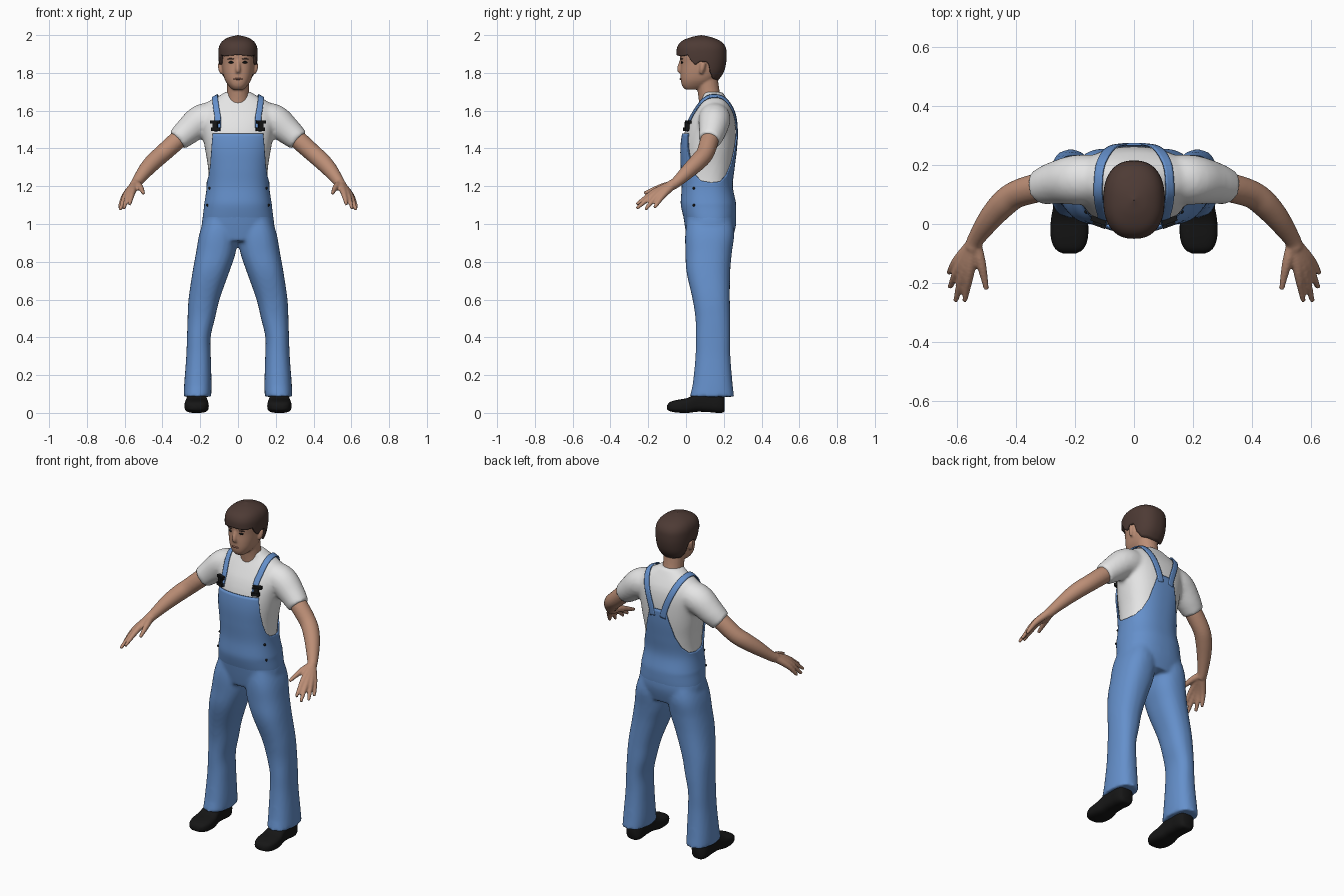
import bpy, bmesh
from math import sin, cos, pi, radians
from mathutils import Vector, Matrix

if "Cube" in bpy.data.objects:
    bpy.data.objects.remove(bpy.data.objects["Cube"])


def material(name, rgb):
    m = bpy.data.materials.new(name)
    m.use_nodes = True
    m.diffuse_color = (*rgb, 1)
    m.node_tree.nodes["Principled BSDF"].inputs["Base Color"].default_value = (*rgb, 1)
    return m


denim = material("blue denim", (.13, .28, .6))
cotton = material("white cotton", (.78, .78, .78))
skin = material("skin", (.5, .27, .18))
lip = material("lip", (.32, .14, .1))
hair_brown = material("brown hair", (.075, .043, .035))
black = material("black", (.008, .008, .008))


def sample(keys, t, smooth=True):
    """Interpolate rows whose first entry is the parameter."""
    i = 0
    while i < len(keys) - 2 and t > keys[i + 1][0]:
        i += 1
    a, b = keys[i], keys[i + 1]
    h = b[0] - a[0]
    f = min(max((t - a[0]) / h, 0), 1)
    before, after = keys[max(i - 1, 0)], keys[min(i + 2, len(keys) - 1)]
    out = []
    for k in range(1, len(a)):
        if not smooth:
            out.append(a[k] + (b[k] - a[k]) * f)
            continue
        m0 = (b[k] - before[k]) / (b[0] - before[0]) * h
        m1 = (after[k] - a[k]) / (after[0] - a[0]) * h
        out.append((2*f**3 - 3*f*f + 1) * a[k] + (f**3 - 2*f*f + f) * m0
                   + (3*f*f - 2*f**3) * b[k] + (f**3 - f*f) * m1)
    return out


def power(v, p=.85):
    return abs(v) ** p * (1 if v >= 0 else -1)


def surf(keys, deg, z, off=0, side=1):
    """Point on a body section; the angle runs from the front towards +x."""
    x0, x1, y0, y1 = sample(keys, z)
    s, c = power(sin(radians(deg))), power(cos(radians(deg)))
    return Vector((side * ((x0 + x1) / 2 + ((x1 - x0) / 2 + off) * s),
                   (y0 + y1) / 2 - ((y1 - y0) / 2 + off) * c, z))


def sym(rows):
    return [(z, -a, a, f, b) for z, a, f, b in rows]


def column(keys, z0, z1, off=0, side=1, rows=30, n=48):
    return [[surf(keys, 360 * i / n, z0 + (z1 - z0) * j / rows, off, side) for i in range(n)]
            for j in range(rows + 1)]


def tube(points, n=20, sub=5):
    keys = [(i, *p) for i, p in enumerate(points)]
    whole = Vector(points[-1][:3]) - Vector(points[0][:3])
    ref = Vector((0, 1, 0)) if abs(whole.normalized().z) > .8 else Vector((0, 0, 1))
    steps = (len(points) - 1) * sub
    rows = [sample(keys, j / sub) for j in range(steps + 1)]
    rings = []
    for j, row in enumerate(rows):
        t = (Vector(rows[min(j + 1, steps)][:3]) - Vector(rows[max(j - 1, 0)][:3])).normalized()
        u = t.cross(ref).normalized()
        v = t.cross(u)
        rings.append([Vector(row[:3]) + row[3] * (u * cos(2*pi*i/n) + v * sin(2*pi*i/n))
                      for i in range(n)])
    return rings


def finish(name, mat, bm):
    me = bpy.data.meshes.new(name)
    bm.to_mesh(me)
    bm.free()
    me.materials.append(mat)
    for p in me.polygons:
        p.use_smooth = True
    ob = bpy.data.objects.new(name, me)
    bpy.context.collection.objects.link(ob)
    return ob


def modify(ob, kind, **settings):
    m = ob.modifiers.new(kind.title(), kind)
    for k, v in settings.items():
        setattr(m, k, v)


def make(name, mat, shells, solid=True, closed=True, voxel=0, relax=4):
    bm = bmesh.new()
    for rings in shells:
        vs = [[bm.verts.new(p) for p in r] for r in rings]
        n = len(vs[0])
        for lo, hi in zip(vs, vs[1:]):
            for i in range(n if closed else n - 1):
                k = (i + 1) % n
                bm.faces.new((lo[i], lo[k], hi[k], hi[i]))
        if solid:
            bm.faces.new(vs[0][::-1])
            bm.faces.new(vs[-1])
    if solid:
        bmesh.ops.recalc_face_normals(bm, faces=bm.faces[:])
    ob = finish(name, mat, bm)
    if voxel:
        modify(ob, 'REMESH', mode='VOXEL', voxel_size=voxel, use_smooth_shade=True)
        modify(ob, 'SMOOTH', factor=.5, iterations=relax)
    return ob


def mirror(ob):
    modify(ob, 'MIRROR', use_mirror_merge=False)


def lump(name, mat, loc, size, turn=0, box=False, pair=True):
    bm = bmesh.new()
    mtx = Matrix.Translation(loc) @ Matrix.Rotation(turn, 4, 'Z') @ Matrix.Diagonal((*size, 1))
    if box:
        bmesh.ops.create_cube(bm, size=2, matrix=mtx)
    else:
        bmesh.ops.create_uvsphere(bm, u_segments=16, v_segments=10, radius=1, matrix=mtx)
    ob = finish(name, mat, bm)
    if box:
        for p in ob.data.polygons:
            p.use_smooth = False
    if pair:
        mirror(ob)


# Trunk sections: height, half width, front, back
torso = sym([(.9, .18, .01, .24), (1, .192, -.008, .265), (1.1, .172, -.02, .258),
             (1.2, .158, -.015, .24), (1.3, .162, -.02, .25), (1.4, .178, -.022, .262),
             (1.48, .19, -.012, .266), (1.55, .2, .012, .263), (1.6, .197, .04, .252),
             (1.64, .172, .065, .232), (1.66, .14, .078, .22), (1.68, .1, .085, .208),
             (1.7, .07, .08, .195)])
# Leg sections: height, inner, outer, front, back
leg = [(.085, .142, .288, .02, .255), (.15, .14, .285, .035, .247), (.3, .144, .274, .05, .235),
       (.4, .145, .27, .052, .234), (.5, .122, .267, .05, .234), (.6, .098, .262, .035, .232),
       (.75, .045, .24, .002, .234), (.85, .012, .222, -.003, .243), (.95, .004, .204, -.004, .255),
       (1.05, .005, .17, .01, .24)]

# Trousers and the bib shell
make("trousers", denim, [column(torso, .91, 1.12)] +
     [column(leg, .085, 1.05, 0, s, 50) for s in (1, -1)], voxel=.011, relax=5)
bib_edge = [(0, 1.48), (39, 1.48), (42, 1.445), (48, 1.38), (57, 1.31), (66, 1.26), (78, 1.23),
            (96, 1.22), (117, 1.225), (135, 1.26), (150, 1.325), (162, 1.42), (168, 1.48), (180, 1.485)]
rings = []
for j in range(31):
    ring = []
    for i in range(120):
        top = sample(bib_edge, min(3 * i, 360 - 3 * i), False)[0]
        z = .98 + (top - .98) * j / 30
        ring.append(surf(torso, 3 * i, z, min(-.007 + (z - .98) * .12, .008)))
    rings.append(ring)
bib = make("bib", denim, [rings], solid=False)
modify(bib, 'SOLIDIFY', thickness=.008, offset=-1)

# Shirt with sleeves
shells = [column(torso, 1.05, 1.7, -.003, rows=50)]
for s in (1, -1):
    shells.append(tube([(s * x, y, z, r) for x, y, z, r in
                        [(.1, .15, 1.565, .08), (.19, .15, 1.55, .085),
                         (.265, .14, 1.492, .073), (.322, .124, 1.442, .06)]]))
shirt = make("shirt", cotton, shells, voxel=.011, relax=5)

# Straps laid over the shoulders
path = [(.106, .01, 1.49), (.108, .02, 1.56), (.118, .05, 1.62), (.124, .09, 1.665),
        (.122, .14, 1.68), (.111, .19, 1.66), (.09, .23, 1.61), (.066, .258, 1.55),
        (.045, .267, 1.49), (.033, .267, 1.44)]
keys = [(i, *p) for i, p in enumerate(path)]
rows = [Vector(sample(keys, j / 5)) for j in range(46)]
ribbon = []
for j, p in enumerate(rows):
    t = rows[min(j + 1, 45)] - rows[max(j - 1, 0)]
    w = t.cross(Vector((0, p.y - .135, max(p.z - 1.5, 0)))).normalized()
    ribbon.append([p + w * .017 * k / 2 for k in range(-2, 3)])
strap = make("strap", denim, [ribbon], solid=False, closed=False)
modify(strap, 'SHRINKWRAP', target=shirt, wrap_method='NEAREST_SURFACEPOINT',
       wrap_mode='ABOVE_SURFACE', offset=.009)
modify(strap, 'SOLIDIFY', thickness=.007, offset=0)
mirror(strap)

# Buckles and side buttons
for name, z, w, h in (("buckle_bar", 1.54, .026, .009), ("buckle_stem", 1.52, .013, .02),
                      ("buckle_foot", 1.502, .023, .009)):
    lump(name, black, surf(torso, 31, z, .013), (w, .009, h), .35, True)
for z in (1.1, 1.19):
    lump("side_button", black, surf(torso, 62, z, .008), (.007, .007, .007))

# Arms with hands
shells = [tube([(.27, .136, 1.487, .045), (.33, .122, 1.435, .049), (.4, .1, 1.372, .047),
                (.445, .066, 1.332, .046), (.49, .015, 1.283, .04), (.535, -.05, 1.222, .029),
                (.547, -.08, 1.203, .028)])]
fingers = [((.6, -.125, 1.148), (.629, -.168, 1.085)), ((.594, -.15, 1.152), (.624, -.215, 1.076)),
           ((.578, -.164, 1.16), (.605, -.262, 1.082)), ((.558, -.168, 1.17), (.574, -.262, 1.103))]
for knuckle, tip in fingers:
    shells.append(tube([(.543, -.065, 1.212, .024), (*knuckle, .017), (*tip, .009)], 12))
shells.append(tube([(.54, -.06, 1.212, .022), (.518, -.135, 1.195, .017), (.5, -.222, 1.162, .009)], 12))
mirror(make("arm", skin, shells, voxel=.006, relax=3))

# Shoes: position along the foot, half width, bottom, top
shoe = [(-.1, .022, .018, .04), (-.088, .045, .01, .056), (-.05, .062, .002, .068),
        (.01, .063, 0, .08), (.06, .055, .006, .105), (.12, .052, .004, .12),
        (.17, .052, 0, .115), (.198, .042, .002, .1), (.205, .03, .01, .09)]
rings = []
for j in range(41):
    y = -.1 + .305 * j / 40
    w, lo, hi = sample(shoe, y)
    rings.append([(.219 + w * power(cos(a), .65), y, (lo + hi) / 2 + (hi - lo) / 2 * power(sin(a), .65))
                  for a in (2 * pi * i / 32 for i in range(32))])
mirror(make("shoe", black, [rings]))

# Head, neck, nose and ears
head = sym([(1.712, .03, -.005, .07), (1.73, .048, -.02, .11), (1.76, .068, -.027, .15),
            (1.8, .08, -.029, .18), (1.85, .087, -.028, .196), (1.9, .09, -.032, .2),
            (1.95, .08, -.02, .185), (1.98, .05, .02, .14)])
shells = [column(head, 1.712, 1.98),
          tube([(0, .135, 1.62, .064), (0, .12, 1.7, .058), (0, .105, 1.8, .06)]),
          tube([(0, -.026, 1.865, .008), (0, -.035, 1.822, .013), (0, -.029, 1.803, .012)], 12)]
for s in (1, -1):
    shells.append(tube([(s * .086, .08, 1.795, .009), (s * .091, .086, 1.825, .015),
                        (s * .092, .092, 1.855, .014)], 12))
make("head", skin, shells, voxel=.006, relax=3)

# Face details
lump("eye", black, surf(head, 21, 1.856), (.014, .005, .006), .25)
lump("eyebrow", hair_brown, surf(head, 22, 1.874), (.019, .005, .004), .25)
lump("mouth", lip, surf(head, 0, 1.768), (.024, .006, .005), pair=False)

# Hair cap with a shaped lower edge
hair = sym([(1.72, .07, -.03, .14), (1.76, .082, -.035, .17), (1.8, .094, -.04, .198),
            (1.85, .101, -.045, .212), (1.9, .104, -.05, .215), (1.94, .1, -.045, .208),
            (1.97, .081, -.02, .18), (1.99, .045, .03, .13), (2, .001, .08, .082)])
hair_edge = [(0, 1.895), (40, 1.888), (60, 1.895), (69, 1.86), (78, 1.84), (87, 1.86), (102, 1.855),
             (111, 1.8), (130, 1.768), (180, 1.757)]
rings = []
for j in range(31):
    f = 1 - (1 - j / 30) ** 2
    low = [sample(hair_edge, min(4 * i, 360 - 4 * i), False)[0] for i in range(90)]
    rings.append([surf(hair, 4 * i, z + (2 - z) * f) for i, z in enumerate(low)])
cap = make("hair", hair_brown, [rings], solid=False)
modify(cap, 'SOLIDIFY', thickness=.016, offset=-1)
